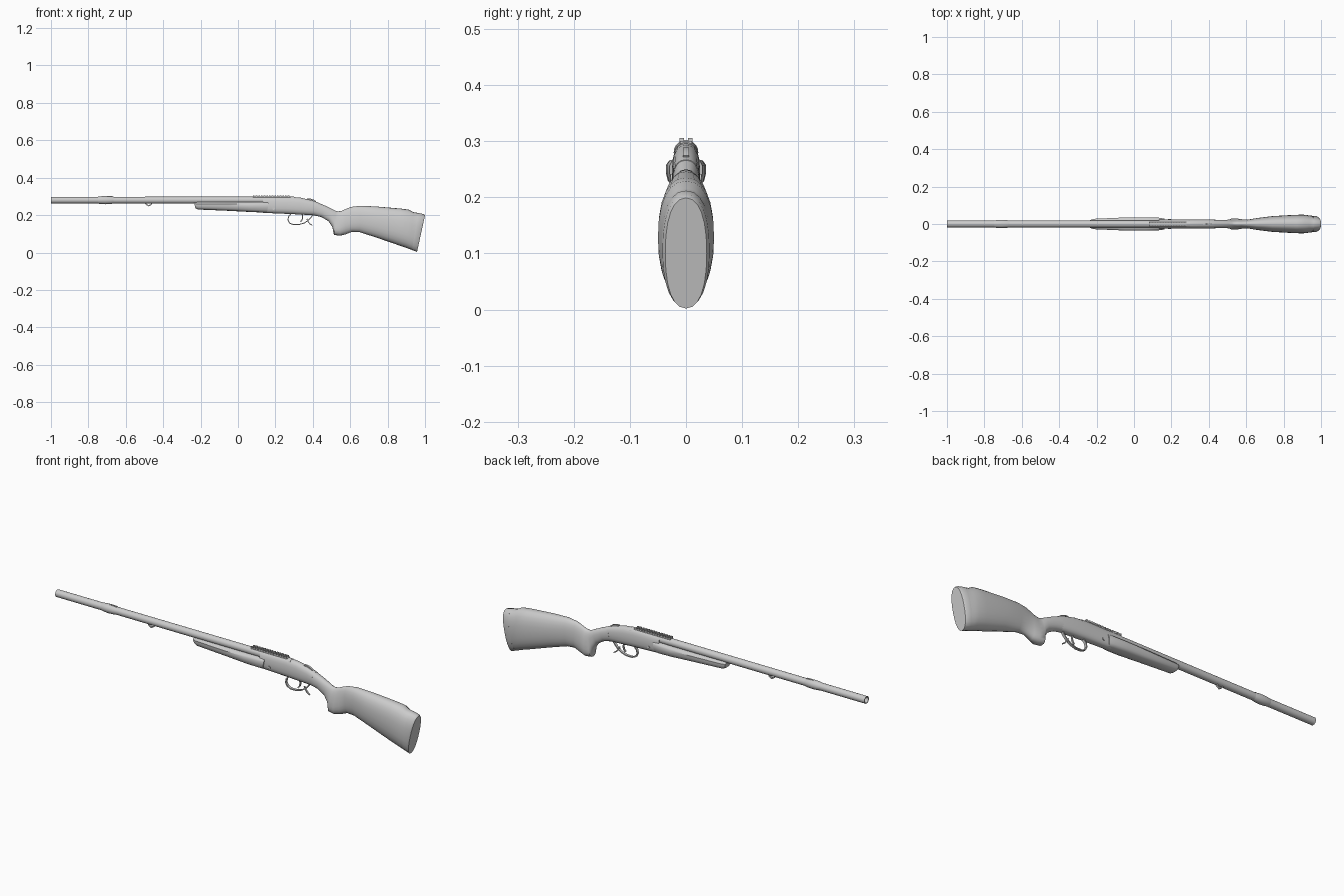
import bpy, bmesh, math
from mathutils import Vector


def finish(name, bm, angle=35):
    bmesh.ops.recalc_face_normals(bm, faces=bm.faces)
    me = bpy.data.meshes.new(name)
    bm.to_mesh(me)
    bm.free()
    ob = bpy.data.objects.new(name, me)
    bpy.context.collection.objects.link(ob)
    bpy.ops.object.select_all(action='DESELECT')
    ob.select_set(True)
    bpy.context.view_layer.objects.active = ob
    bpy.ops.object.shade_smooth_by_angle(angle=math.radians(angle))
    return ob


def skin(name, rings, angle=35, cap=True):
    bm = bmesh.new()
    vs = [[bm.verts.new(p) for p in r] for r in rings]
    n = len(vs[0])
    for a, b in zip(vs, vs[1:]):
        for i in range(n):
            j = (i + 1) % n
            bm.faces.new((a[i], a[j], b[j], b[i]))
    if cap:
        bm.faces.new(vs[0])
        bm.faces.new(vs[-1])
    return finish(name, bm, angle)


def loft(name, sections, n=20, angle=35):
    """Sections: top x, top z, bottom x, bottom z, half width, squareness, low bias."""
    rings = []
    for tx, tz, bx, bz, w, e, k in sections:
        top, bot = Vector((tx, 0, tz)), Vector((bx, 0, bz))
        mid, half = (top + bot) / 2, (top - bot) / 2
        ring = []
        for i in range(n):
            a = 2 * math.pi * i / n
            c, s = math.cos(a), math.sin(a)
            c = math.copysign(abs(c) ** (2 / e), c)
            s = math.copysign(abs(s) ** (2 / e), s)
            ring.append(mid + half * c + Vector((0, w * s * (1 - k * c), 0)))
        rings.append(ring)
    return skin(name, rings, angle)


def lathe_x(name, profile, z, n=20):
    rings = [[(x, r * math.cos(2 * math.pi * i / n), z + r * math.sin(2 * math.pi * i / n))
              for i in range(n)] for x, r in profile]
    return skin(name, rings)


def strip(name, path, width, thick):
    """Flat band following an x-z path."""
    pts = [Vector((x, 0, z)) for x, z in path]
    rings = []
    for i, p in enumerate(pts):
        d = (pts[min(i + 1, len(pts) - 1)] - pts[max(i - 1, 0)]).normalized()
        nrm = Vector((-d.z, 0, d.x)) * thick / 2
        y = Vector((0, width / 2, 0))
        rings.append([p + nrm + y, p + nrm - y, p - nrm - y, p - nrm + y])
    return skin(name, rings)


def box(bm, x0, x1, y0, y1, z0, z1):
    r = bmesh.ops.create_cube(bm, size=1)
    for v in r['verts']:
        v.co = ((x0 + x1) / 2 + v.co.x * (x1 - x0), (y0 + y1) / 2 + v.co.y * (y1 - y0),
                (z0 + z1) / 2 + v.co.z * (z1 - z0))


# Barrel with open bore, and the sight sleeve around it
lathe_x("barrel", [(-0.75, 0.0145), (-1, 0.0145), (-1, 0.018), (0.3, 0.0185)], 0.28)
lathe_x("sight_sleeve", [(-0.75, 0.018), (-0.735, 0.0205), (-0.71, 0.022), (-0.68, 0.0205),
                         (-0.665, 0.018)], 0.28)
bm = bmesh.new()
box(bm, -0.715, -0.67, -0.004, 0.004, 0.295, 0.302)
finish("front_sight", bm)

# Sling stud under the barrel
strip("sling_stud", [(-0.495, 0.262), (-0.487, 0.255), (-0.477, 0.249), (-0.468, 0.255),
                     (-0.46, 0.262)], 0.01, 0.006)

# Wooden fore-end under the barrel
loft("fore_end", [
    (-0.235, 0.268, -0.228, 0.238, 0.022, 3, -0.1),
    (-0.215, 0.27, -0.215, 0.230, 0.027, 3, -0.15),
    (-0.05, 0.27, -0.05, 0.223, 0.034, 3, -0.15),
    (0.06, 0.27, 0.06, 0.217, 0.036, 3, -0.1),
    (0.13, 0.271, 0.13, 0.214, 0.034, 3, -0.1),
    (0.165, 0.271, 0.155, 0.213, 0.029, 3, -0.1)], 16)

# Receiver with rounded top and sloping tang
loft("receiver", [
    (0.135, 0.297, 0.135, 0.212, 0.0245, 2.6, 0.1),
    (0.28, 0.298, 0.28, 0.206, 0.025, 2.6, 0.1),
    (0.335, 0.293, 0.335, 0.203, 0.025, 2.6, 0.1),
    (0.40, 0.278, 0.395, 0.2, 0.024, 2.5, 0.05),
    (0.43, 0.267, 0.415, 0.198, 0.023, 2.4, 0)])

# Stock: wrist, pistol grip, comb and butt
loft("stock", [
    (0.42, 0.27, 0.405, 0.199, 0.0235, 2.3, 0),
    (0.465, 0.251, 0.445, 0.190, 0.022, 2.2, 0),
    (0.505, 0.232, 0.483, 0.168, 0.022, 2.2, 0.05),
    (0.525, 0.222, 0.505, 0.135, 0.024, 2.2, 0.2),
    (0.535, 0.220, 0.513, 0.094, 0.026, 2.5, 0.35),
    (0.553, 0.222, 0.545, 0.090, 0.028, 2.5, 0.35),
    (0.575, 0.232, 0.575, 0.097, 0.024, 2.3, 0.25),
    (0.605, 0.244, 0.61, 0.111, 0.0235, 2.2, 0.05),
    (0.655, 0.250, 0.65, 0.109, 0.031, 2.2, 0),
    (0.74, 0.246, 0.74, 0.080, 0.042, 2.2, 0),
    (0.87, 0.235, 0.85, 0.042, 0.049, 2.3, 0),
    (0.915, 0.229, 0.895, 0.027, 0.050, 2.3, 0),
    (0.937, 0.216, 0.915, 0.019, 0.0475, 2.3, 0),
    (0.965, 0.211, 0.932, 0.013, 0.044, 2.3, 0)], 24)

# Recoil pad
loft("butt_pad", [
    (0.963, 0.212, 0.930, 0.013, 0.0445, 2.3, 0),
    (0.993, 0.205, 0.953, 0.005, 0.042, 2.3, 0),
    (1.0, 0.199, 0.957, 0.002, 0.037, 2.3, 0)], 24)

# Sight rail with two rows of cross teeth
bm = bmesh.new()
box(bm, 0.08, 0.28, -0.011, 0.011, 0.288, 0.3)
for i in range(14):
    x = 0.08 + i * 0.2 / 14
    for s in (-1, 1):
        box(bm, x, x + 0.009, min(s * 0.004, s * 0.012), max(s * 0.004, s * 0.012), 0.298, 0.306)
finish("sight_rail", bm)

# Trigger guard, spur and trigger
strip("trigger_guard", [(0.285, 0.209), (0.271, 0.193), (0.267, 0.175), (0.275, 0.158),
                        (0.295, 0.149), (0.325, 0.149), (0.355, 0.158), (0.378, 0.174),
                        (0.392, 0.19), (0.402, 0.204)], 0.013, 0.005)
strip("guard_spur", [(0.368, 0.18), (0.375, 0.165), (0.386, 0.152), (0.398, 0.145)], 0.008, 0.005)
strip("trigger", [(0.342, 0.208), (0.346, 0.19), (0.343, 0.175), (0.334, 0.164)], 0.008, 0.006)

# Side hinge pins and top safety slide
for s in (-1, 1):
    bm = bmesh.new()
    bmesh.ops.create_cone(bm, cap_ends=True, segments=12, radius1=0.007, radius2=0.007, depth=0.004)
    for v in bm.verts:
        x, y, z = v.co
        v.co = (0.19 + x, s * 0.0255 + z, 0.235 + y)
    finish("hinge_pin_left" if s < 0 else "hinge_pin_right", bm)
strip("safety_slide", [(0.37, 0.286), (0.385, 0.286), (0.405, 0.279), (0.415, 0.272)], 0.01, 0.006)
